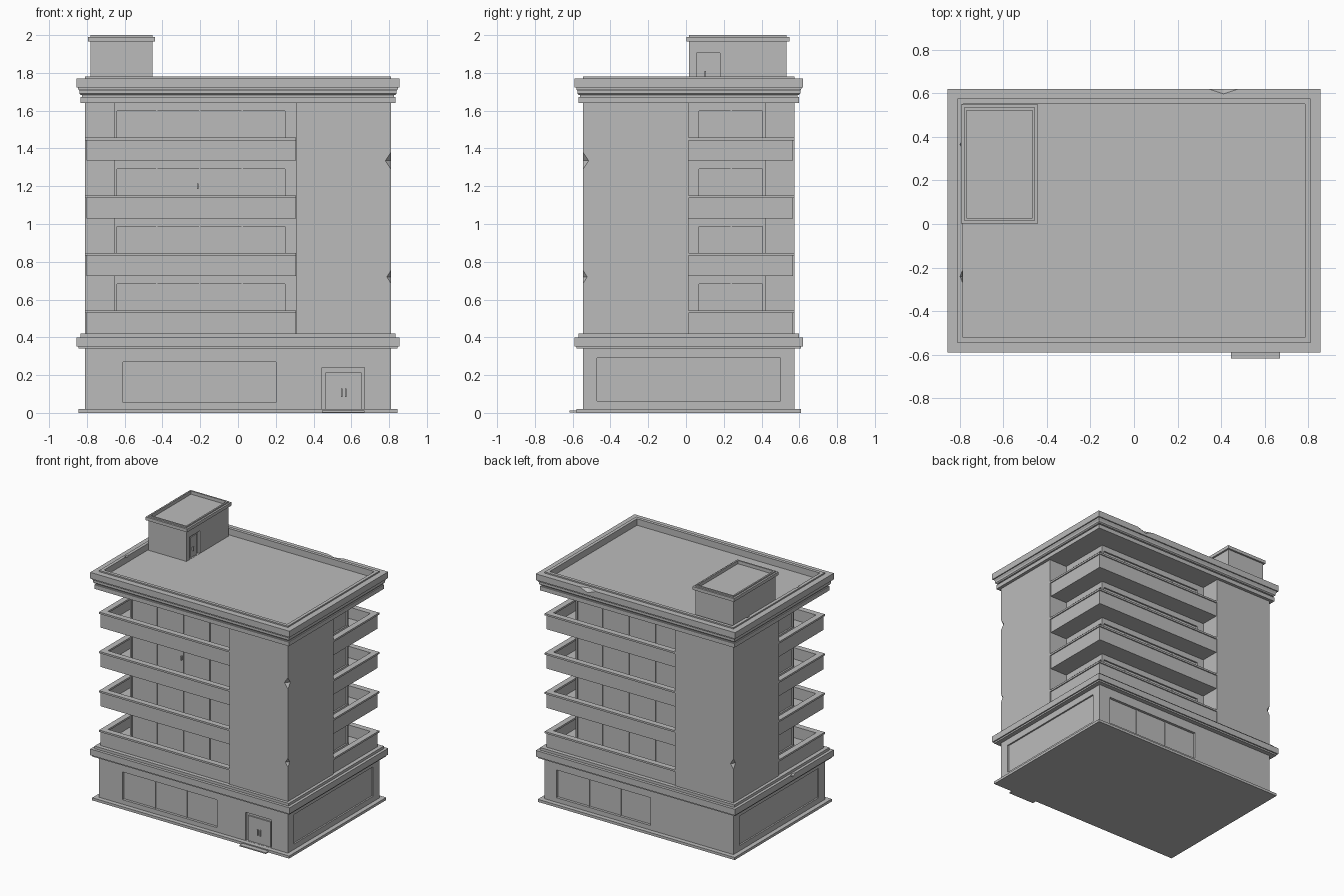
import bpy, bmesh
from mathutils import Matrix, Vector

if "Cube" in bpy.data.objects:
    bpy.data.objects.remove(bpy.data.objects["Cube"], do_unlink=True)

grey = bpy.data.materials.new("concrete_grey")
grey.use_nodes = True
grey.diffuse_color = (0.5, 0.5, 0.5, 1)
grey.node_tree.nodes["Principled BSDF"].inputs["Base Color"].default_value = (0.5, 0.5, 0.5, 1)

# Main footprint: the two corners of the body in plan
X, Y0, Y1 = 0.81, -0.545, 0.575
BODY = (-X, Y0, X, Y1)
RECESS = 0.155
TURN = Matrix.Translation((0, Y0 + Y1, 0)) @ Matrix.Rotation(3.14159265, 4, 'Z')


def finish(name, bm):
    bmesh.ops.recalc_face_normals(bm, faces=bm.faces)
    mesh = bpy.data.meshes.new(name)
    bm.to_mesh(mesh)
    bm.free()
    mesh.materials.append(grey)
    obj = bpy.data.objects.new(name, mesh)
    bpy.context.collection.objects.link(obj)
    return obj


def stack(name, rect, profile):
    """Closed solid of nested rectangles; profile is (outward offset, z)."""
    bm = bmesh.new()
    x0, y0, x1, y1 = rect
    loops = []
    for o, z in profile:
        pts = ((x0 - o, y0 - o), (x1 + o, y0 - o), (x1 + o, y1 + o), (x0 - o, y1 + o))
        loops.append([bm.verts.new((x, y, z)) for x, y in pts])
    for a, b in zip(loops, loops[1:]):
        for i in range(4):
            j = (i + 1) % 4
            bm.faces.new((a[i], a[j], b[j], b[i]))
    bm.faces.new(loops[0])
    bm.faces.new(loops[-1])
    return finish(name, bm)


def block(name, rect, z0, z1):
    return stack(name, rect, [(0, z0), (0, z1)])


def prism(name, pts, z0, z1):
    bm = bmesh.new()
    face = bm.faces.new([bm.verts.new((x, y, z0)) for x, y in pts])
    new = bmesh.ops.extrude_face_region(bm, geom=[face])["geom"]
    for v in new:
        if isinstance(v, bmesh.types.BMVert):
            v.co.z = z1
    return finish(name, bm)


def turned(obj):
    """Rotate a part half a turn about the middle of the building."""
    obj.data.transform(TURN)
    return obj


def cut(obj, boxes=(), chips=()):
    """Carve box recesses and small pointed chips out of a part."""
    bm = bmesh.new()
    for lo, hi in boxes:
        lo, hi = Vector(lo), Vector(hi)
        size = hi - lo
        bmesh.ops.create_cube(bm, size=1, matrix=Matrix.Translation((lo + hi) / 2) @ Matrix.Diagonal((*size, 1)))
    for pos, size in chips:
        bmesh.ops.create_uvsphere(bm, u_segments=4, v_segments=2, radius=1,
                                  matrix=Matrix.Translation(pos) @ Matrix.Diagonal((*size, 1)))
    cutter = finish("cutter", bm)
    cutter.hide_render = True
    mod = obj.modifiers.new("carve", 'BOOLEAN')
    mod.operation, mod.solver, mod.object = 'DIFFERENCE', 'EXACT', cutter
    bpy.context.view_layer.objects.active = obj
    bpy.ops.object.modifier_apply(modifier=mod.name)
    bpy.data.objects.remove(cutter, do_unlink=True)


# Ground floor with plinth and moulded band
ground = stack("ground_floor", BODY, [
    (0.035, 0), (0.035, 0.02), (0, 0.02), (0, 0.34), (0.035, 0.34), (0.035, 0.352),
    (0.045, 0.352), (0.045, 0.4), (0.023, 0.4), (0.023, 0.42)])
D = 0.02
cut(ground, [
    ((-0.61, Y0 - 0.01, 0.055), (0.2, Y0 + D, 0.27)),
    ((-0.1, Y1 - D, 0.055), (0.71, Y1 + 0.01, 0.27)),
    ((0.445, Y0 - 0.01, 0.021), (0.67, Y0 + D, 0.24)),
    ((X - 0.012, -0.47, 0.062), (X + 0.01, 0.5, 0.29)),
    ((-X - 0.01, -0.47, 0.062), (-X + 0.012, 0.5, 0.29)),
], [((-X - 0.05, -0.09, 0.405), (0.025, 0.05, 0.03))])

# Shop window mullions
for i in (1, 2):
    for start, y, side in ((-0.61, Y0 + D, "front"), (-0.1, Y1 - D, "back")):
        x = start + 0.27 * i
        block(f"{side}_shop_mullion", (x - 0.005, y - 0.006, x + 0.005, y + 0.006), 0.055, 0.27)

# Entrance door, handle and step
block("entrance_door", (0.462, Y0 + 0.01, 0.653, Y0 + 0.03), 0.02, 0.215)
for x in (0.548, 0.57):
    block("entrance_handle", (x - 0.004, Y0, x + 0.004, Y0 + 0.012), 0.085, 0.13)
block("entrance_step", (0.445, -0.617, 0.67, Y0), 0.003, 0.012)

# Recessed core of the upper floors, with a window recess per storey
FLOORS = [0.42 + 0.305 * i for i in range(4)]
cx, cy0, cy1 = X - RECESS, Y0 + RECESS, Y1 - RECESS
core = block("upper_core", (-cx, cy0, cx, cy1), 0.4, 1.66)
W = 0.012
recesses = []
for z in FLOORS:
    lo, hi = z + 0.045, z + 0.262
    recesses += [
        ((-cx + 0.015, cy0 - 0.01, lo), (0.25, cy0 + W, hi)),
        ((-0.25, cy1 - W, lo), (cx - 0.015, cy1 + 0.01, hi)),
        ((cx - W, 0.07, lo), (cx + 0.01, cy1 - 0.015, hi)),
        ((-cx - 0.01, cy0 + 0.015, lo), (-cx + W, -0.04, hi))]
cut(core, recesses)


# Corner balconies: L-shaped slab, parapet and cap
def ell(inset, thick):
    x, y, ex, ey = -X + inset, Y0 + inset, 0.308, 0.018
    return [(ex, y), (x, y), (x, ey), (x + thick, ey), (x + thick, y + thick), (ex, y + thick)]


def balcony(z, place):
    place(prism("balcony_slab", ell(0.01, RECESS), z, z + 0.03))
    place(prism("balcony_parapet", ell(0.008, 0.03), z, z + 0.108))
    place(prism("balcony_cap", ell(0, 0.045), z + 0.108, z + 0.122))
    # Mullions of the sliding windows
    for i in (1, 2, 3):
        x = -cx + 0.226 * i
        place(block("balcony_mullion", (x - 0.004, cy0 + 0.005, x + 0.004, cy0 + 0.02), z + 0.045, z + 0.262))
    place(block("balcony_side_mullion", (-cx + 0.005, -0.214, -cx + 0.02, -0.206), z + 0.045, z + 0.262))


for z in FLOORS:
    balcony(z, lambda obj: obj)
    balcony(z, turned)

# Full-height corner blocks with weathered edges
for name, place in (("front_corner_block", lambda o: o), ("back_corner_block", turned)):
    corner = block(name, (0.31, Y0, X, 0.012), 0.4, 1.66)
    cut(corner, chips=[((X, Y0, 1.335), (0.03, 0.03, 0.045)), ((X, Y0, 0.72), (0.022, 0.022, 0.035))]
        if name.startswith("front") else [((X, Y0, 0.72), (0.025, 0.025, 0.04))])
    place(corner)

# Balcony door handle
block("balcony_door_handle", (-0.216, cy0 - 0.008, -0.208, cy0 + 0.01), 1.185, 1.215)

# Roof cornice with raised rim and sunken roof deck
roof = stack("roof_cornice", BODY, [
    (0.024, 1.64), (0.024, 1.672), (0.015, 1.672), (0.015, 1.682), (0.022, 1.682),
    (0.03, 1.69), (0.03, 1.705), (0.036, 1.715), (0.036, 1.722), (0.045, 1.722),
    (0.045, 1.77), (0, 1.77), (0, 1.78), (-0.025, 1.78), (-0.025, 1.73)])
cut(roof, chips=[((0.41, Y1 + 0.047, 1.775), (0.09, 0.03, 0.035)),
                 ((-X + 0.023, 0.365, 1.785), (0.014, 0.03, 0.02)),
                 ((-X + 0.023, -0.24, 1.785), (0.014, 0.035, 0.02))])

# Stair house on the roof
house = stack("stair_house", (-0.78, 0.016, -0.453, 0.533), [
    (0, 1.72), (0, 1.965), (0.014, 1.965), (0.014, 1.99), (0, 1.99), (0, 2.0),
    (-0.012, 2.0), (-0.012, 1.975)])
cut(house, [((-0.468, 0.055, 1.732), (-0.44, 0.18, 1.905))])
block("stair_door_panel", (-0.475, 0.075, -0.462, 0.16), 1.732, 1.89)
block("stair_door_handle", (-0.465, 0.098, -0.452, 0.106), 1.78, 1.81)
